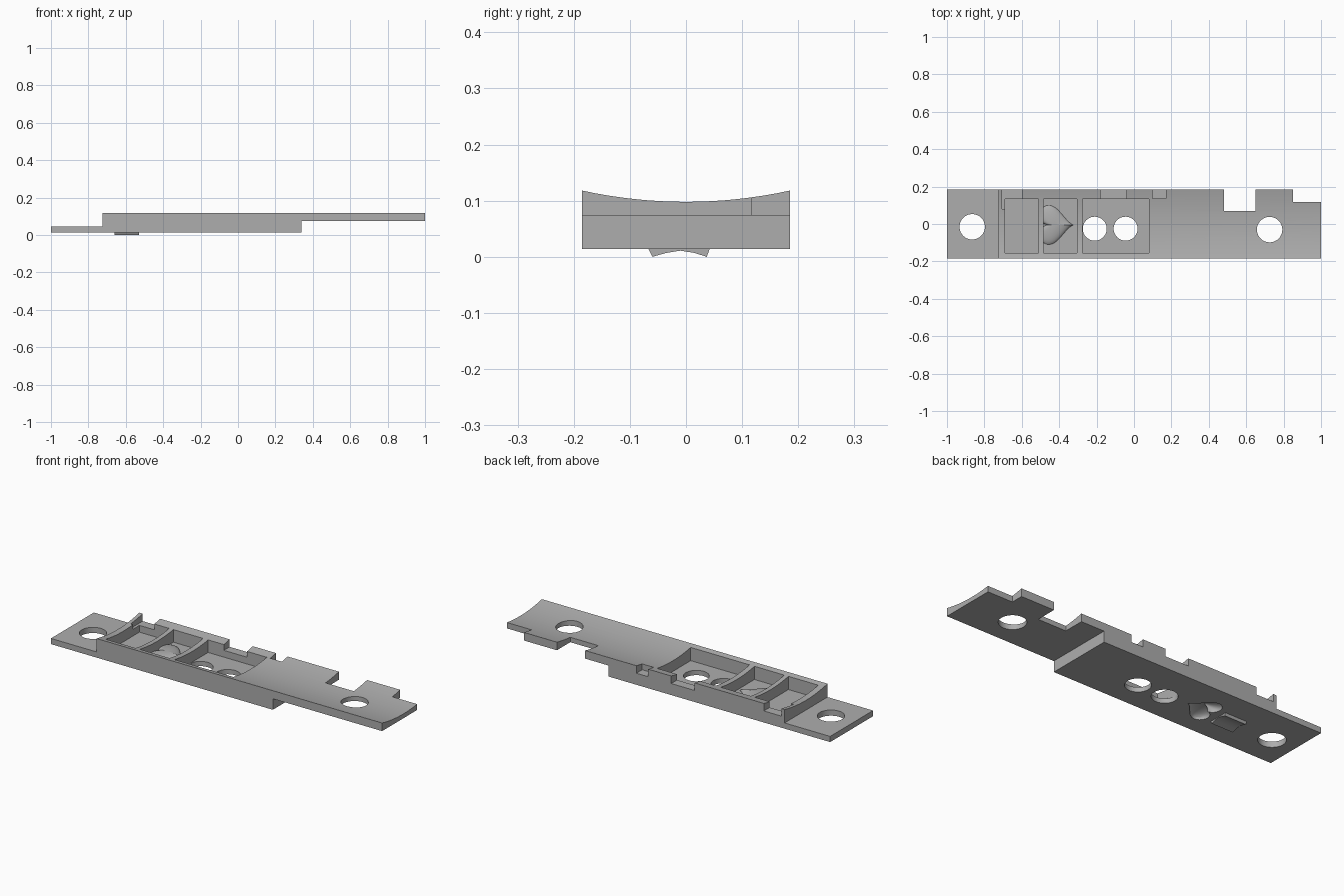
import bpy, bmesh, math

old = bpy.data.objects.get("Cube")
if old:
    bpy.data.objects.remove(old, do_unlink=True)

grey = bpy.data.materials.new("plain grey")
grey.use_nodes = True
grey.diffuse_color = (0.42, 0.42, 0.42, 1)
grey.node_tree.nodes["Principled BSDF"].inputs["Base Color"].default_value = (0.42, 0.42, 0.42, 1)


def finish(bm, name):
    bmesh.ops.recalc_face_normals(bm, faces=bm.faces)
    mesh = bpy.data.meshes.new(name)
    bm.to_mesh(mesh)
    bm.free()
    mesh.materials.append(grey)
    ob = bpy.data.objects.new(name, mesh)
    bpy.context.collection.objects.link(ob)
    return ob


def prism(name, profile, x0, x1):
    """Extrude a (y, z) profile along x."""
    bm = bmesh.new()
    face = bm.faces.new([bm.verts.new((x0, y, z)) for y, z in profile])
    out = bmesh.ops.extrude_face_region(bm, geom=[face])
    verts = [v for v in out["geom"] if isinstance(v, bmesh.types.BMVert)]
    bmesh.ops.translate(bm, verts=verts, vec=(x1 - x0, 0, 0))
    return finish(bm, name)


def box(name, x0, x1, y0, y1, z0, z1):
    return prism(name, [(y0, z0), (y1, z0), (y1, z1), (y0, z1)], x0, x1)


def cylinder(name, x, y, r):
    bm = bmesh.new()
    bmesh.ops.create_cone(bm, cap_ends=True, segments=48, radius1=r, radius2=r, depth=0.5)
    bmesh.ops.translate(bm, verts=bm.verts, vec=(x, y, 0))
    return finish(bm, name)


def heart(name, size, base, top, sink):
    """Domed heart with its tip toward +x and a straight skirt below."""
    bm = bmesh.new()
    n, rings, steps = 48, [], 8

    def ring(s, z):
        vs = []
        for i in range(n):
            t = 2 * math.pi * i / n
            c = 13 * math.cos(t) - 5 * math.cos(2 * t) - 2 * math.cos(3 * t) - math.cos(4 * t)
            vs.append(bm.verts.new((-0.43 - s * size * c * 0.0064,
                                    -0.005 + s * size * 0.105 * math.sin(t) ** 3, z)))
        return vs

    rings.append(ring(1, base - sink))
    for k in range(steps):
        a = k / steps * math.pi / 2
        rings.append(ring(math.cos(a), base + (top - base) * math.sin(a)))
    for lo, hi in zip(rings, rings[1:]):
        for i in range(n):
            j = (i + 1) % n
            bm.faces.new((lo[i], lo[j], hi[j], hi[i]))
    bm.faces.new(rings[0])
    bm.faces.new(rings[-1])
    return finish(bm, name)


def combine(target, tool, operation="DIFFERENCE"):
    mod = target.modifiers.new(operation, "BOOLEAN")
    mod.operation, mod.object, mod.solver = operation, tool, "EXACT"
    bpy.context.view_layer.update()
    result = target.evaluated_get(bpy.context.evaluated_depsgraph_get())
    mesh = bpy.data.meshes.new_from_object(result)
    target.modifiers.clear()
    target.data = mesh
    bpy.data.objects.remove(tool, do_unlink=True)


# Long body with a shallow trough along its top
W, BOTTOM, TOP = 0.185, 0.014, 0.118
trough = [(W - 2 * W * i / 16, TOP - 0.02 * (1 - (1 - i / 8) ** 2)) for i in range(17)]
body = prism("body", [(-W, BOTTOM), (W, BOTTOM)] + trough, -0.725, 1)

# Raised arm and its edge notches
combine(body, box("arm_underside", 0.34, 1.2, -1, 1, -1, 0.074))
combine(body, box("arm_notch", 0.48, 0.65, 0.07, 1, -1, 1))
combine(body, box("end_notch", 0.85, 1.2, 0.117, 1, -1, 1))

# Three pockets, leaving two ribs between them
FLOOR = 0.04
for x0, x1 in ((-0.69, -0.51), (-0.485, -0.305), (-0.275, 0.08)):
    combine(body, box("pocket", x0, x1, -0.155, 0.135, FLOOR, 1))

# Notches in the back wall
for x0, x1, y0 in ((-0.705, -0.60, 0.08), (-0.18, -0.04, 0.13), (0.10, 0.17, 0.135)):
    combine(body, box("wall_notch", x0, x1, y0, 1, 0.077, 1))

# Round holes
for x, y, r in ((-0.21, -0.025, 0.064), (-0.045, -0.025, 0.064), (0.725, -0.03, 0.068)):
    combine(body, cylinder("hole", x, y, r))

# Domed heart in the middle pocket, hollow from beneath
combine(body, heart("heart_dome", 1, FLOOR, 0.062, 0.005), "UNION")
combine(body, heart("heart_hollow", 0.88, 0.02, 0.052, 0.05))

# Thin mounting tab
tab = box("mounting_tab", -1, -0.725, -W, W, BOTTOM, 0.045)
combine(tab, cylinder("tab_hole", -0.865, -0.015, 0.068))

# Small double ridge on the underside
ridge = prism("underside_ridge", [(-0.068, 0.016), (-0.06, 0), (-0.035, 0.007), (-0.01, 0.011),
                                  (0.015, 0.007), (0.037, 0), (0.043, 0.016)], -0.66, -0.53)

for ob in (body, tab, ridge):
    bpy.ops.object.select_all(action="DESELECT")
    ob.select_set(True)
    bpy.context.view_layer.objects.active = ob
    bpy.ops.object.shade_smooth_by_angle(angle=math.radians(25))
